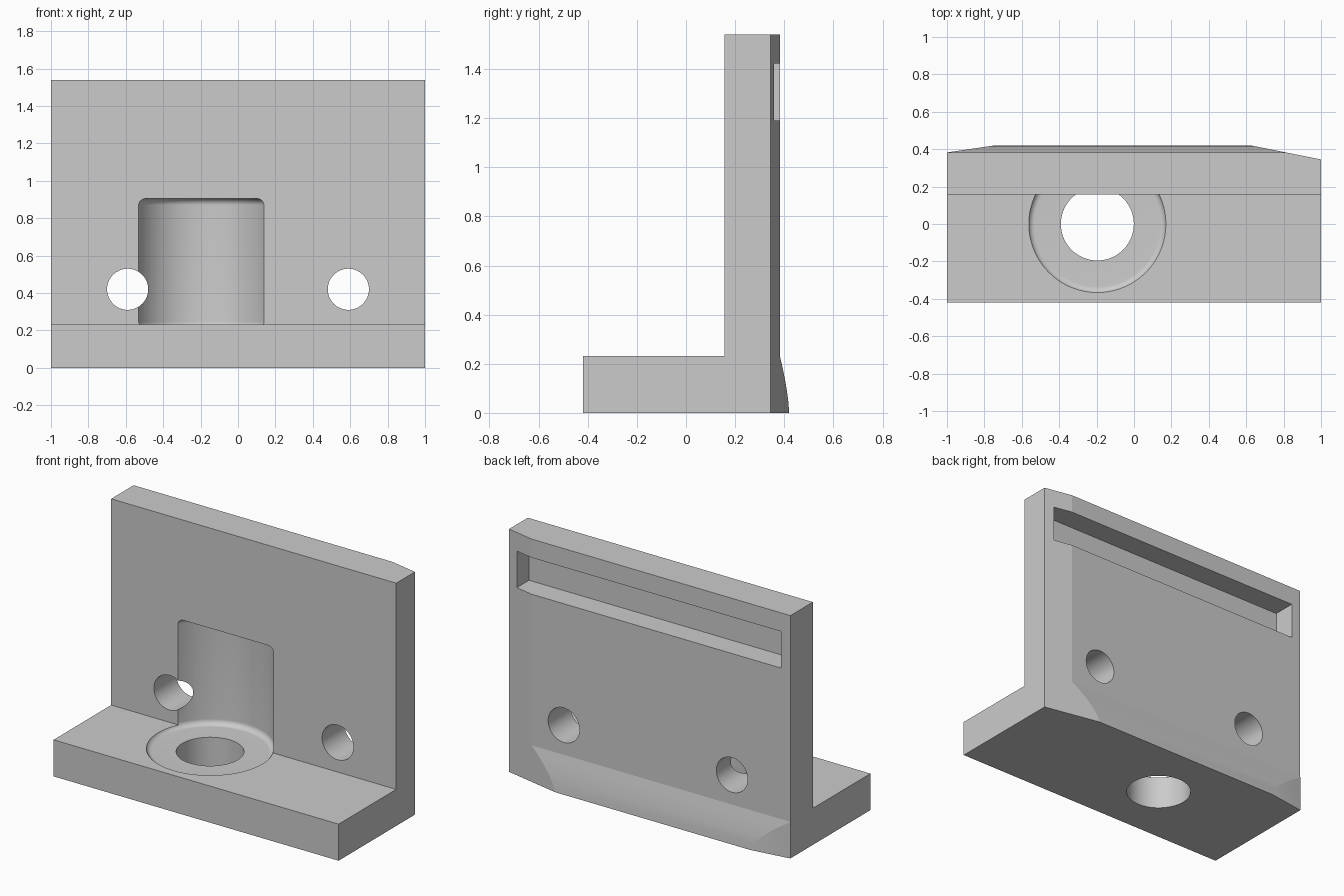
import bpy, bmesh, math
from mathutils import Vector

if "Cube" in bpy.data.objects:
    bpy.data.objects.remove(bpy.data.objects["Cube"])

grey = bpy.data.materials.new("plain grey")
grey.diffuse_color = (0.6, 0.6, 0.6, 1)
grey.use_nodes = True
grey.node_tree.nodes["Principled BSDF"].inputs["Base Color"].default_value = grey.diffuse_color


def finish(name, bm):
    """Turn a bmesh into a named grey object."""
    bmesh.ops.recalc_face_normals(bm, faces=bm.faces)
    mesh = bpy.data.meshes.new(name)
    bm.to_mesh(mesh)
    bm.free()
    mesh.materials.append(grey)
    obj = bpy.data.objects.new(name, mesh)
    bpy.context.collection.objects.link(obj)
    return obj


def lathe(name, profile, centre, axis="Z", segments=72):
    """Closed solid of revolution from (radius, height) points."""
    bm = bmesh.new()
    rings = []
    for r, h in profile:
        ring = []
        for i in range(segments):
            a = 2 * math.pi * i / segments
            c, s = r * math.cos(a), r * math.sin(a)
            offset = (c, s, h) if axis == "Z" else (c, h, s)
            ring.append(bm.verts.new(Vector(centre) + Vector(offset)))
        rings.append(ring)
    for low, high in zip(rings, rings[1:]):
        for i in range(segments):
            j = (i + 1) % segments
            bm.faces.new((low[i], low[j], high[j], high[i]))
    bm.faces.new(rings[0])
    bm.faces.new(rings[-1])
    return finish(name, bm)


def box(name, low, high):
    bm = bmesh.new()
    bmesh.ops.create_cube(bm, size=1)
    for v in bm.verts:
        v.co = [(l + h) / 2 + c * (h - l) for l, h, c in zip(low, high, v.co)]
    return finish(name, bm)


# Bracket body: L-shaped side profile with a curved heel, extruded along x
FRONT, WALL, BACK, BASE, TOP = -0.42, 0.157, 0.382, 0.232, 1.54
profile = [(FRONT, 0), (FRONT, BASE), (WALL, BASE), (WALL, TOP), (BACK, TOP)]
for i in range(6):
    t = 1 - i / 5
    profile.append((BACK + 0.038 * (1 - t ** 1.5), BASE * t))
bm = bmesh.new()
face = bm.faces.new([bm.verts.new((-1, y, z)) for y, z in profile])
extruded = bmesh.ops.extrude_face_region(bm, geom=[face])["geom"]
bmesh.ops.translate(bm, vec=(2, 0, 0),
                    verts=[v for v in extruded if isinstance(v, bmesh.types.BMVert)])

# Slanted trims on both ends of the back
for point, normal in (((-1, BACK + 0.0005, 0), (-0.148, 1, 0)),
                      ((1, 0.345, 0), (0.2, 1, 0))):
    bmesh.ops.bisect_plane(bm, geom=bm.verts[:] + bm.edges[:] + bm.faces[:],
                           dist=1e-5, plane_co=point, plane_no=normal, clear_outer=True)
    bmesh.ops.holes_fill(bm, edges=[e for e in bm.edges if e.is_boundary], sides=0)
bracket = finish("angle_bracket", bm)

# Rounded washer recess, cut into the foot and up into the wall
FILLET = 0.035
recess = []
for h, start in ((0.212, -90), (0.905 - 2 * FILLET, 0)):
    for i in range(13):
        a = math.radians(start + 7.5 * i)
        recess.append((0.335 + FILLET * math.cos(a), h + FILLET + FILLET * math.sin(a)))

cutters = [
    lathe("recess_cutter", recess, (-0.196, 0, 0)),
    lathe("bore_cutter", [(0.195, -0.2), (0.195, 0.5)], (-0.196, 0, 0)),
    box("slot_cutter", (-0.933, 0.235, 1.19), (0.937, 0.6, 1.422)),
]
# Pair of screw holes through the wall
for side in (-1, 1):
    cutters.append(lathe("screw_hole_cutter", [(0.11, 0), (0.11, 0.7)],
                         (side * 0.59, 0, 0.42), axis="Y"))

bpy.context.view_layer.objects.active = bracket
for cutter in cutters:
    mod = bracket.modifiers.new("cut", "BOOLEAN")
    mod.operation = "DIFFERENCE"
    mod.solver = "EXACT"
    mod.object = cutter
    bpy.ops.object.modifier_apply(modifier=mod.name)
    bpy.data.objects.remove(cutter, do_unlink=True)

# Smooth the round cuts and heel, keep the corners crisp
bpy.ops.object.select_all(action="DESELECT")
bracket.select_set(True)
bpy.ops.object.shade_smooth_by_angle(angle=math.radians(10))
